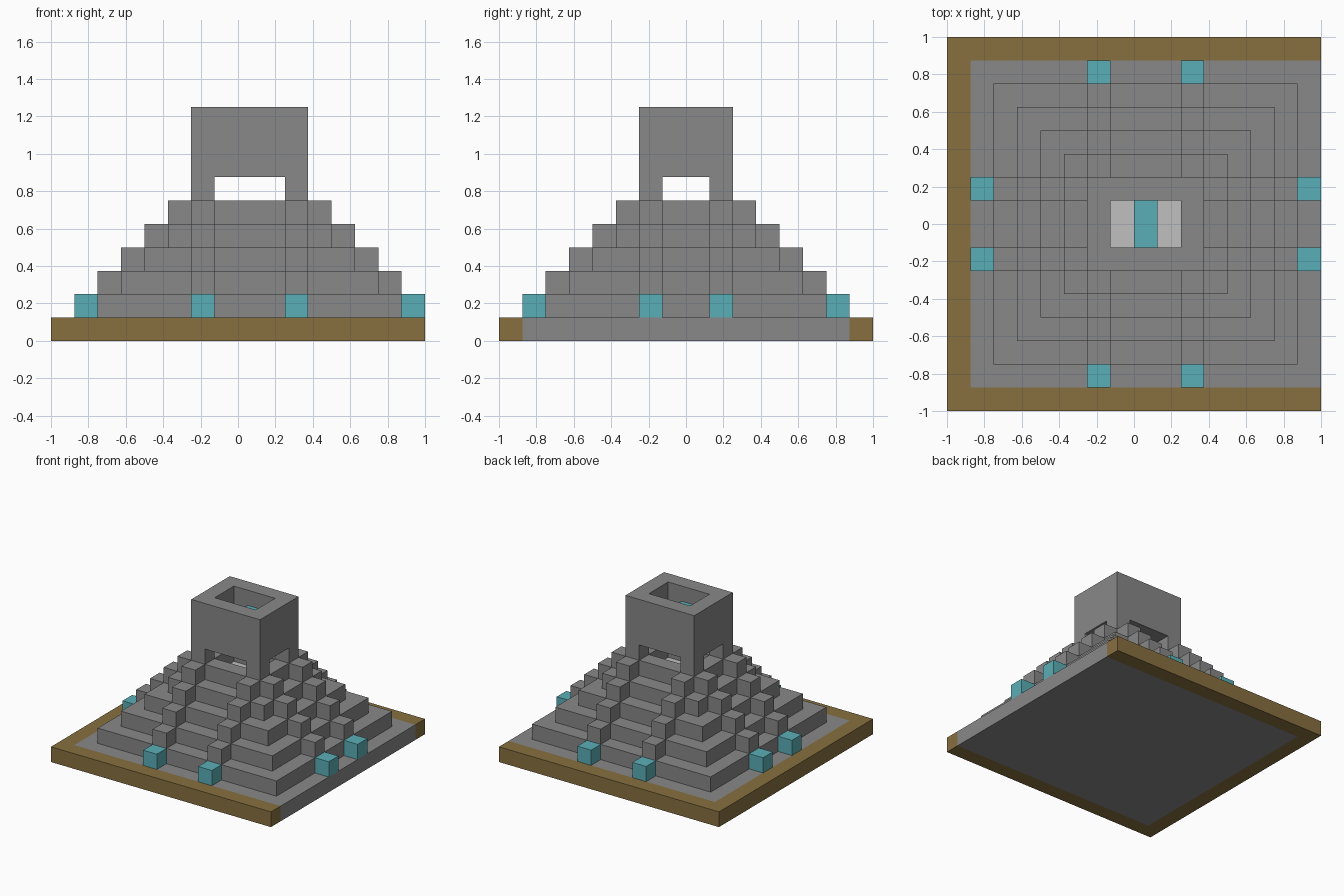
import bpy
import bmesh

U = 0.125  # edge length of one building block

cube = bpy.data.objects.get("Cube")
if cube:
    bpy.data.objects.remove(cube, do_unlink=True)


def material(name, hex_colour):
    def linear(v):
        return v / 12.92 if v <= 0.04045 else ((v + 0.055) / 1.055) ** 2.4
    rgb = [linear(int(hex_colour[i:i + 2], 16) / 255) for i in (0, 2, 4)]
    mat = bpy.data.materials.new(name)
    mat.use_nodes = True
    mat.diffuse_color = (*rgb, 1)
    mat.node_tree.nodes["Principled BSDF"].inputs["Base Color"].default_value = (*rgb, 1)
    return mat


stone = material("grey stone", "888888")
earth = material("brown earth", "877040")
crystal = material("turquoise crystal", "5AAFB7")
pale = material("pale stone", "C0C0C0")


def blocks(name, mat, boxes):
    """One object from boxes given as (x0, x1, y0, y1, z0, z1) in block units."""
    bm = bmesh.new()
    for x0, x1, y0, y1, z0, z1 in boxes:
        made = bmesh.ops.create_cube(bm, size=1)["verts"]
        for v in made:
            v.co.x = (x1 if v.co.x > 0 else x0) * U
            v.co.y = (y1 if v.co.y > 0 else y0) * U
            v.co.z = (z1 if v.co.z > 0 else z0) * U
    mesh = bpy.data.meshes.new(name)
    bm.to_mesh(mesh)
    bm.free()
    mesh.materials.append(mat)
    obj = bpy.data.objects.new(name, mesh)
    bpy.context.collection.objects.link(obj)
    return obj


def ring(z0, z1):
    """Four walls, one block thick, around the central shaft."""
    return [(-2, 3, -2, -1, z0, z1), (-2, 3, 1, 2, z0, z1),
            (-2, -1, -1, 1, z0, z1), (2, 3, -1, 1, z0, z1)]


def stair_cubes(d, z):
    """Pairs of cubes against each side of a tier that reaches y = +-d."""
    boxes = []
    for a in (-2, 2):
        boxes += [(a, a + 1, y, y + 1, z, z + 1) for y in (-d - 1, d)]
    for b in (-2, 1):
        boxes += [(x, x + 1, b, b + 1, z, z + 1) for x in (-d - 1, d + 1)]
    return boxes


# Ground: earth border on three sides of a stone slab
blocks("earth_border", earth, [(-8, 8, -8, -7, 0, 1), (-8, 8, 7, 8, 0, 1),
                               (-8, -7, -7, 7, 0, 1)])
blocks("foundation", stone, [(-7, 8, -7, 7, 0, 1)])

# Stepped tiers, each with stair cubes; the lowest cubes are crystal
for level in range(1, 6):
    d = 7 - level
    top = level == 5
    body = ring(level, level + 1) if top else [(-d, d + 1, -d, d, level, level + 1)]
    blocks(f"tier_{level}", stone, body)
    blocks(f"stair_cubes_{level}", crystal if level == 1 else stone,
           stair_cubes(d, level))

# Sunken floor of the shaft
blocks("shaft_floor", pale, [(-1, 2, -1, 1, 5, 5.05)])

# Tower: corner legs and hollow walls
blocks("tower_legs", stone, [(x, x + 1, y, y + 1, 6, 7)
                             for x in (-2, 2) for y in (-2, 1)])
blocks("tower_walls", stone, ring(7, 10))

# Crystal beam across the shaft
blocks("crystal_beam", crystal, [(0, 1, -1, 1, 8, 9)])
